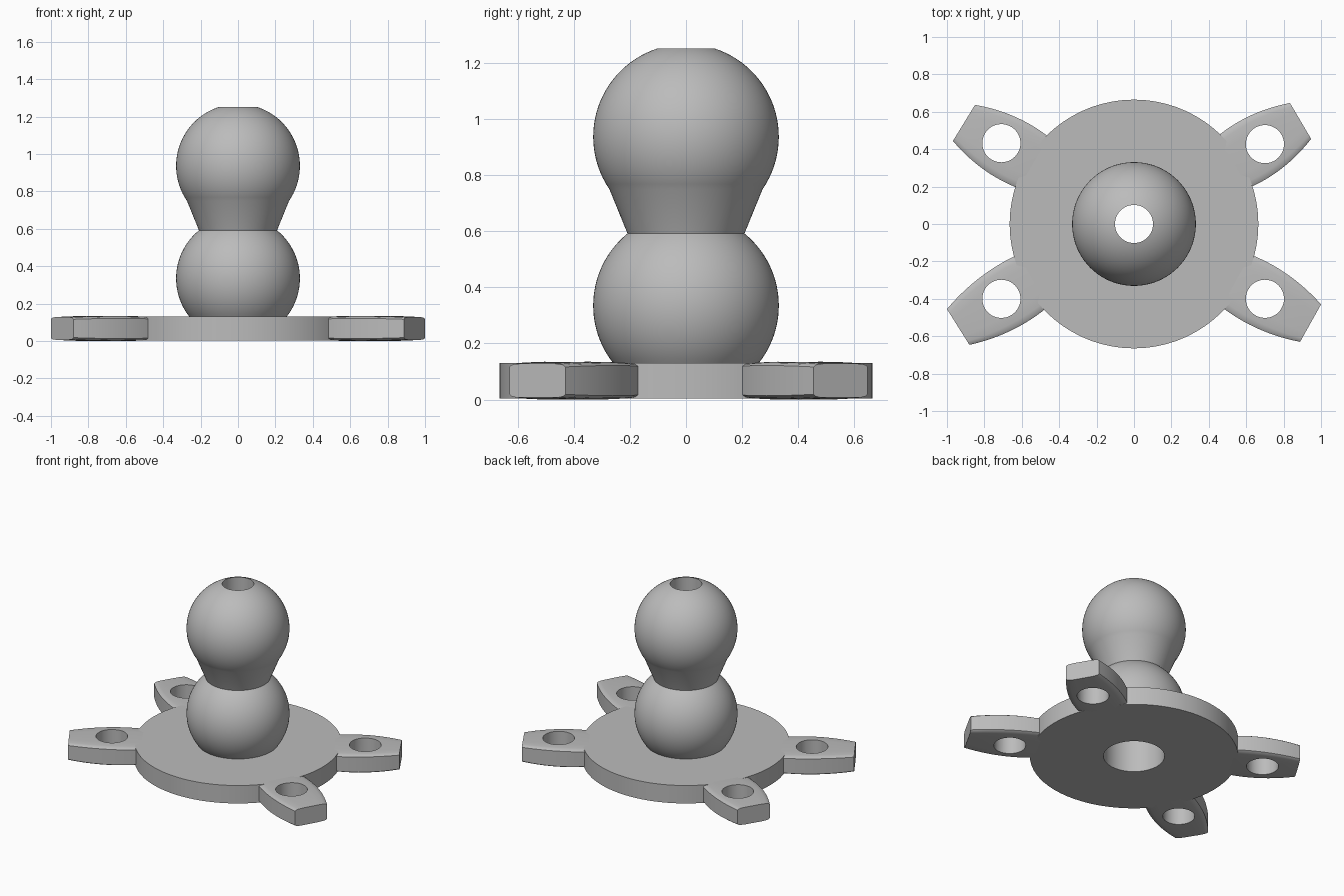
import bpy, bmesh, math
from mathutils import Vector

cube = bpy.data.objects.get("Cube")
if cube:
    bpy.data.objects.remove(cube, do_unlink=True)

grey = bpy.data.materials.new("plain_grey")
grey.use_nodes = True
colour = (0.5, 0.5, 0.5, 1)
grey.diffuse_color = colour
grey.node_tree.nodes["Principled BSDF"].inputs["Base Color"].default_value = colour


def make_object(name, bm):
    mesh = bpy.data.meshes.new(name)
    bm.to_mesh(mesh)
    bm.free()
    mesh.materials.append(grey)
    obj = bpy.data.objects.new(name, mesh)
    bpy.context.collection.objects.link(obj)
    return obj


def select_only(obj):
    bpy.ops.object.select_all(action='DESELECT')
    obj.select_set(True)
    bpy.context.view_layer.objects.active = obj


def smooth(obj, degrees=30):
    select_only(obj)
    bpy.ops.object.shade_smooth_by_angle(angle=math.radians(degrees))


def lathe(name, profile, steps=72):
    """Spin an (r, z) profile, listed upward along the outside, about z."""
    bm = bmesh.new()
    rings = []
    for i in range(steps):
        a = math.tau * i / steps
        rings.append([bm.verts.new((r * math.cos(a), r * math.sin(a), z)) for r, z in profile])
    for i in range(steps):
        a, b = rings[i], rings[(i + 1) % steps]
        for j in range(len(profile) - 1):
            bm.faces.new((a[j], b[j], b[j + 1], a[j + 1]))
    obj = make_object(name, bm)
    smooth(obj)
    return obj


def ball(centre, z_low, z_high, radius=0.331, steps=28):
    """Profile points of a ball between two heights."""
    a = math.asin((z_low - centre) / radius)
    b = math.asin((z_high - centre) / radius)
    angles = [a + (b - a) * i / steps for i in range(steps + 1)]
    return [(radius * math.cos(t), centre + radius * math.sin(t)) for t in angles]


# Round base with a wide bore
BORE, HOLE, DECK = 0.195, 0.102, 0.131
lower = ball(0.335, DECK, 0.592)
upper = ball(0.937, 0.75, 1.252)
lathe("base_disc", [(BORE, DECK), (BORE, 0.004), (0.665, 0.004), (0.665, DECK), lower[0]])

# Two stacked balls joined by a flared neck, with a stepped bore
lathe("ball_post", lower + upper + [(HOLE, 1.252), (HOLE, 0.4), (BORE, 0.4), (BORE, DECK)])


# Mounting arms: rounded sections lofted from root to tip
def make_arm(name, root_a, root_b, tip_a, tip_b, hole):
    root_a, root_b, tip_a, tip_b = map(Vector, (root_a, root_b, tip_a, tip_b))
    rim = [(-1, 0.8), (-0.93, 0.91), (-0.8, 0.97), (-0.5, 1), (0.5, 1), (0.8, 0.97), (0.93, 0.91), (1, 0.8)]
    section = rim + [(u, -h) for u, h in reversed(rim)]
    bm = bmesh.new()
    rings = []
    steps = 16
    for i in range(steps + 1):
        t = -0.3 + 1.3 * i / steps
        a, b = root_a.lerp(tip_a, t), root_b.lerp(tip_b, t)
        centre = (a + b) / 2
        half = (b - a) / 2
        half += half.normalized() * 0.1 * t * (1 - t)
        height = 0.0675 - (0.02 if t < 0.4 else 0.018) * (t - 0.4) ** 2
        rings.append([bm.verts.new((*(centre + half * u), 0.0675 + height * h)) for u, h in section])
    n = len(section)
    for a, b in zip(rings, rings[1:]):
        for j in range(n):
            k = (j + 1) % n
            bm.faces.new((a[j], a[k], b[k], b[j]))
    bm.faces.new(rings[0])
    bm.faces.new(rings[-1])
    bmesh.ops.recalc_face_normals(bm, faces=bm.faces)
    arm = make_object(name, bm)

    # Screw hole
    bpy.ops.mesh.primitive_cylinder_add(vertices=48, radius=HOLE, depth=0.5, location=(*hole, 0.07))
    cutter = bpy.context.object
    cutter.hide_render = True
    cutter.data.materials.append(grey)
    cut = arm.modifiers.new("screw_hole", 'BOOLEAN')
    cut.operation = 'DIFFERENCE'
    cut.solver = 'EXACT'
    cut.object = cutter
    select_only(arm)
    bpy.ops.object.modifier_apply(modifier=cut.name)
    bpy.data.objects.remove(cutter, do_unlink=True)
    smooth(arm, 40)


make_arm("back_left_arm", (0.46, 0.48), (0.63, 0.2), (0.834, 0.647), (0.947, 0.455), (0.7, 0.427))
make_arm("back_right_arm", (-0.47, 0.476), (-0.636, 0.198), (-0.85, 0.637), (-0.968, 0.444), (-0.709, 0.432))
make_arm("front_left_arm", (0.485, -0.456), (0.642, -0.171), (0.888, -0.63), (1.0, -0.43), (0.7, -0.4))
make_arm("front_right_arm", (-0.481, -0.46), (-0.636, -0.171), (-0.88, -0.646), (-1.0, -0.455), (-0.709, -0.4))
